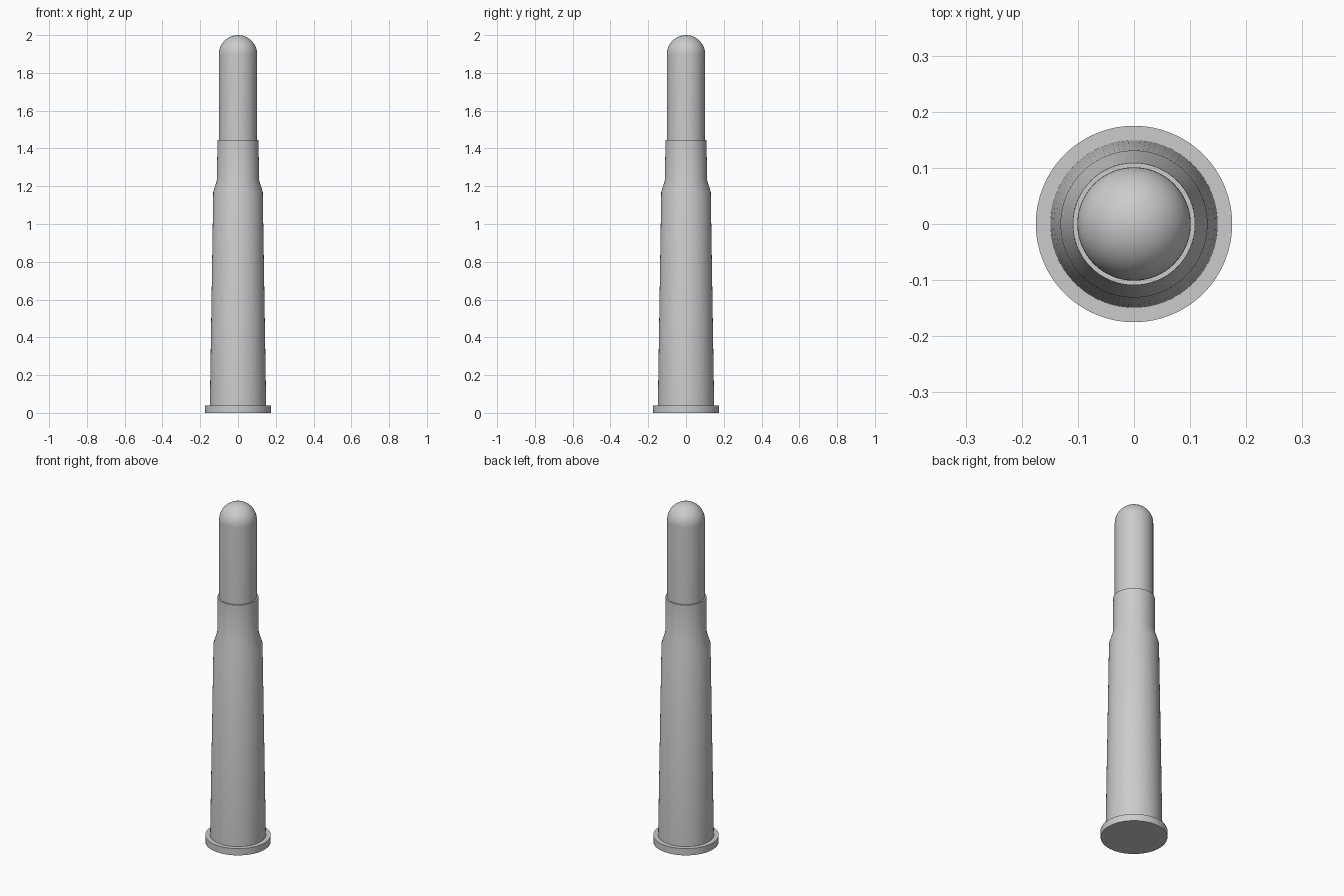
import bpy, bmesh, math

cube = bpy.data.objects.get("Cube")
if cube:
    bpy.data.objects.remove(cube, do_unlink=True)

SEGMENTS = 96

grey = bpy.data.materials.new("plain grey")
grey.use_nodes = True
colour = (0.6, 0.6, 0.6, 1)
grey.diffuse_color = colour
grey.node_tree.nodes["Principled BSDF"].inputs["Base Color"].default_value = colour


def lathe(name, profile):
    """Spin a (radius, height) profile around z; ends on the axis close the shape."""
    bm = bmesh.new()
    verts = [bm.verts.new((r, 0, z)) for r, z in profile]
    edges = [bm.edges.new(pair) for pair in zip(verts, verts[1:])]
    bmesh.ops.spin(bm, geom=verts + edges, axis=(0, 0, 1), cent=(0, 0, 0),
                   angle=math.tau, steps=SEGMENTS, use_merge=True)
    bmesh.ops.remove_doubles(bm, verts=bm.verts, dist=0.0001)
    bmesh.ops.recalc_face_normals(bm, faces=bm.faces)
    mesh = bpy.data.meshes.new(name)
    bm.to_mesh(mesh)
    bm.free()
    mesh.materials.append(grey)
    obj = bpy.data.objects.new(name, mesh)
    bpy.context.collection.objects.link(obj)
    bpy.ops.object.select_all(action="DESELECT")
    obj.select_set(True)
    bpy.context.view_layer.objects.active = obj
    bpy.ops.object.shade_smooth_by_angle(angle=math.radians(30))
    return obj


# Flat rim, tapered case, sloping shoulder and straight neck
lathe("case", [(0, 0), (0.175, 0), (0.175, 0.04), (0.149, 0.04),
               (0.131, 1.17), (0.111, 1.235), (0.109, 1.445), (0, 1.445)])

# Round-nosed cylinder seated in the neck
R = 0.101
STEPS = 16
dome = [(R * math.cos(a), 2 - R + R * math.sin(a))
        for a in (math.pi / 2 * i / STEPS for i in range(STEPS))]
lathe("rounded_tip", [(0, 1.4), (R, 1.4)] + dome + [(0, 2)])
